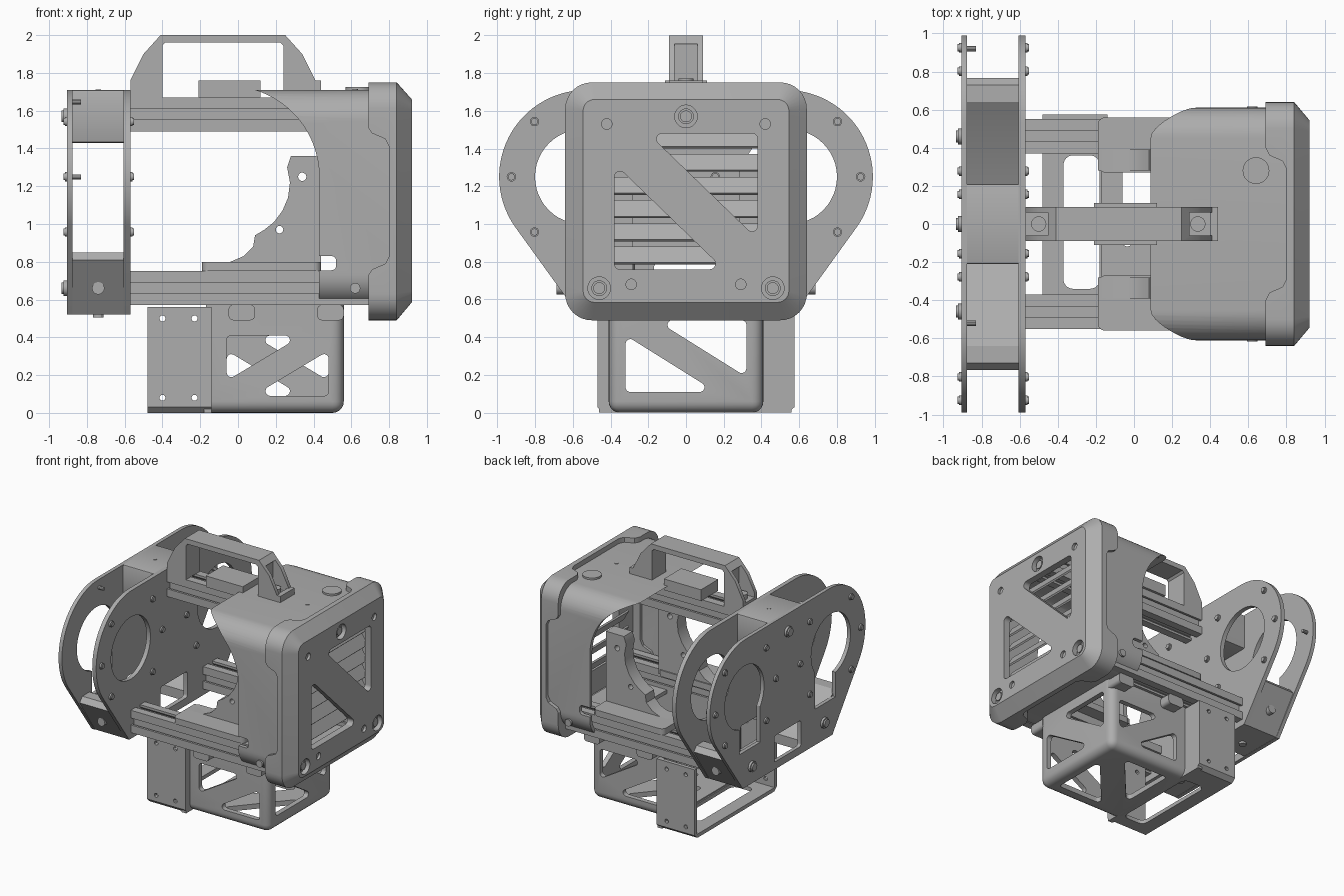
import bpy, bmesh, math
from mathutils import Vector, Matrix

old = bpy.data.objects.get("Cube")
if old:
    bpy.data.objects.remove(old, do_unlink=True)

grey = bpy.data.materials.new("plain grey")
grey.use_nodes = True
grey.diffuse_color = (0.42, 0.42, 0.42, 1)
grey.node_tree.nodes["Principled BSDF"].inputs["Base Color"].default_value = (0.42, 0.42, 0.42, 1)

AXES = {"x": lambda t, u, v: (t, u, v), "y": lambda t, u, v: (u, t, v), "z": lambda t, u, v: (u, v, t)}
parts = []


def finish(name, bm):
    bmesh.ops.recalc_face_normals(bm, faces=bm.faces)
    mesh = bpy.data.meshes.new(name)
    bm.to_mesh(mesh)
    bm.free()
    mesh.materials.append(grey)
    ob = bpy.data.objects.new(name, mesh)
    bpy.context.collection.objects.link(ob)
    parts.append(ob)
    return ob


def loft(name, axis, sections):
    """Solid through a list of (position, outline) sections."""
    bm = bmesh.new()
    rings = [[bm.verts.new(AXES[axis](t, u, v)) for u, v in pts] for t, pts in sections]
    n = len(rings[0])
    for a, b in zip(rings, rings[1:]):
        for i in range(n):
            bm.faces.new((a[i], a[(i + 1) % n], b[(i + 1) % n], b[i]))
    bm.faces.new(rings[0])
    bm.faces.new(rings[-1])
    return finish(name, bm)


def prism(name, axis, a, b, pts):
    return loft(name, axis, [(a, pts), (b, pts)])


def rect(u0, u1, v0, v1):
    return [(u0, v0), (u1, v0), (u1, v1), (u0, v1)]


def rounded(pts, r, n=6):
    """Outline with each corner replaced by a tangent arc."""
    out = []
    for i, p in enumerate(pts):
        p, q, s = Vector(p), Vector(pts[i - 1]), Vector(pts[(i + 1) % len(pts)])
        d, e = (q - p).normalized(), (s - p).normalized()
        half = d.angle(e) / 2
        c = p + (d + e).normalized() * r / math.sin(half)
        f, g = p + d * r / math.tan(half) - c, p + e * r / math.tan(half) - c
        turn = f.angle_signed(g)
        for k in range(n + 1):
            a = -turn * k / n
            out.append((c.x + f.x * math.cos(a) - f.y * math.sin(a),
                        c.y + f.x * math.sin(a) + f.y * math.cos(a)))
    return out


def circle(u, v, r, n=24, a0=0, a1=360):
    full = a1 - a0 == 360
    steps = n if full else n + 1
    return [(u + r * math.cos(math.radians(a0 + (a1 - a0) * i / n)),
             v + r * math.sin(math.radians(a0 + (a1 - a0) * i / n))) for i in range(steps)]


def box(name, x0, x1, y0, y1, z0, z1):
    return prism(name, "z", z0, z1, rect(x0, x1, y0, y1))


def cut(ob, *cutters):
    for c in cutters:
        m = ob.modifiers.new("cut", "BOOLEAN")
        m.operation, m.object, m.solver = "DIFFERENCE", c, "EXACT"
    bpy.context.view_layer.update()
    mesh = bpy.data.meshes.new_from_object(ob.evaluated_get(bpy.context.evaluated_depsgraph_get()))
    ob.modifiers.clear()
    ob.data = mesh
    for c in cutters:
        parts.remove(c)
        bpy.data.objects.remove(c, do_unlink=True)


def diagonal(u0, u1, v0, v1, a, b, flip=False):
    """Two triangular windows that leave a diagonal strut."""
    tris = [[(u0, v0 + a), (u0, v1), (u1 - b, v1)], [(u1, v1 - a), (u1, v0), (u0 + b, v0)]]
    return [[(u0 + u1 - u, v) for u, v in t] if flip else t for t in tris]


def screw(x, y, z, r, out):
    prism("screw", "x", x, x + out * 0.6, circle(y, z, r, 14))
    prism("screw_cap", "x", x + out * 0.5, x + out, circle(y, z, r * 0.75, 14))


# Side plates with round ears
ear = circle(0.53, 1.25, 0.46, 30, -35, 90)
right_half = [(0.57, 0.52)] + ear
outline = right_half + [(-y, z) for y, z in reversed(right_half)]
for name, x0, x1, outer in (("outer_plate", -0.905, -0.875, True), ("inner_plate", -0.605, -0.57, False)):
    plate = prism(name, "x", x0, x1, outline)
    tools = [prism("c", "x", x0 - 0.1, x1 + 0.1, rounded(rect(-0.17, 0.17, 0.58, 0.79), 0.02))]
    for s in (-1, 1):
        tools.append(prism("c", "x", x0 - 0.1, x1 + 0.1, circle(s * 0.55, 1.25, 0.25, 48)))
        if outer:
            tools.append(prism("c", "x", x0 - 0.1, x1 + 0.1, rect(s * 0.48 - 0.13, s * 0.48 + 0.13, 0.81, 1.1)))
    cut(plate, *tools)
    face, out = (x0, -0.02) if outer else (x1, 0.02)
    for s in (-1, 1):
        for a in (0, 47, 133, 180, 227, 313):
            screw(face, s * (0.54 + 0.385 * math.cos(math.radians(a))),
                  1.25 + 0.4 * math.sin(math.radians(a)), 0.025, out)
    if outer:
        for y, z in ((0, 1.57), (-0.46, 0.66), (0.46, 0.66)):
            screw(face, y, z, 0.042, -0.03)

# Spacers and pins between the plates
prism("top_spacer", "x", -0.88, -0.6, rounded(rect(-0.21, 0.21, 1.43, 1.71), 0.01, 2))
prism("top_spacer_screw", "z", 1.7, 1.713, circle(-0.74, 0, 0.015, 12))
for s in (-1, 1):
    wedge = [(0.765, 0.81), (0.57, 0.522), (0.21, 0.522), (0.21, 0.6), (0.42, 0.7), (0.64, 0.85), (0.73, 0.85)]
    prism("lower_spacer", "x", -0.88, -0.6, [(s * y, z) for y, z in wedge])
    prism("spacer_screw", "y", s * 0.6, s * 0.685, circle(-0.74, 0.66, 0.033, 16))
    prism("spacer_foot_screw", "z", 0.505, 0.53, circle(-0.74, s * 0.35, 0.028, 12))
for y, z in ((0.92, 1.25), (-0.52, 1.645)):
    prism("pin", "x", -0.88, -0.83, circle(y, z, 0.014, 10))

# Slotted rails
side = [(-0.09, -0.09), (-0.028, -0.09), (-0.028, -0.072), (-0.05, -0.05),
        (0.05, -0.05), (0.028, -0.072), (0.028, -0.09)]
profile = []
for k in range(4):
    c, s = [(1, 0), (0, 1), (-1, 0), (0, -1)][k]
    profile += [(u * c - v * s, u * s + v * c) for u, v in side]
for y, z in ((0, 1.58), (-0.46, 0.66), (0.46, 0.66)):
    prism("rail", "x", -0.57, 0.85, [(y + u, z + v) for u, v in profile])

# Housing shell, cut away by a sweeping arc
shell = prism("housing_shell", "x", 0.05, 0.82, rounded(rect(-0.61, 0.61, 0.57, 1.71), 0.16, 10))
sweep = [(0.43, 0.3)] + circle(-0.05, 1.25, 0.48, 30, 0, 90) + [(-0.05, 2), (-0.4, 2), (-0.4, 0.3)]
cut(shell, prism("c", "x", -0.1, 1, rounded(rect(-0.58, 0.58, 0.6, 1.68), 0.13, 10)),
    prism("c", "y", -1, 1, sweep),
    prism("c", "y", -1, 1, rounded(rect(0.3, 0.52, 0.755, 0.83), 0.025)))
for s in (-1, 1):
    prism("shell_screw", "y", s * 0.6, s * 0.617, circle(0.62, 0.66, 0.028, 16))
prism("top_button", "z", 1.7, 1.725, circle(0.64, 0.28, 0.07, 32))
prism("top_screw", "z", 1.7, 1.714, circle(0.62, 0, 0.015, 12))

# Front cover with chamfered rim, stepped seam and two vents
wide = rounded(rect(-0.64, 0.64, 0.49, 1.75), 0.14, 8)
narrow = rounded(rect(-0.545, 0.545, 0.585, 1.66), 0.06, 8)
cover = loft("front_cover", "x", [(0.69, wide), (0.84, wide), (0.92, narrow)])
tools = [prism("c", "x", 0.5, 0.865, rounded(rect(-0.56, 0.56, 0.57, 1.67), 0.1, 8)),
         prism("c", "y", -1, 1, [(0.6, 0.73), (0.69, 0.73), (0.71, 0.76), (0.78, 0.79), (0.8, 0.83),
                                 (0.8, 1.41), (0.78, 1.45), (0.71, 1.48), (0.69, 1.51), (0.6, 1.51)]),
         prism("c", "z", 0, 2, [(0.6, -0.4), (0.69, -0.4), (0.71, -0.36), (0.78, -0.33), (0.8, -0.29),
                                (0.8, 0.29), (0.78, 0.33), (0.71, 0.36), (0.69, 0.4), (0.6, 0.4)])]
for tri in diagonal(-0.38, 0.38, 0.76, 1.48, 0.16, 0.18, True):
    tools.append(prism("c", "x", 0.7, 1, rounded(tri, 0.03)))
for y, z in ((0, 1.57), (-0.46, 0.66), (0.46, 0.66)):
    tools.append(prism("c", "x", 0.88, 1, circle(y, z, 0.06, 28)))
    screw(0.875, y, z, 0.042, 0.03)
for s in (-1, 1):
    for y, z in ((0.42, 1.53), (0.29, 0.68)):
        tools.append(prism("c", "x", 0.9, 1, circle(s * y, z, 0.028, 18)))
cut(cover, *tools)
for i in range(6):
    z = 0.83 + 0.123 * i
    prism("vent_slat", "y", -0.42, 0.42, [(0.85, z - 0.045), (0.86, z - 0.035), (0.81, z + 0.05), (0.8, z + 0.04)])

# Curved cradle arms on the lower rails
arm = [(0.44, 0.76), (0.44, 1.36), (0.28, 1.36), (0.26, 1.3), (0.275, 1.22), (0.265, 1.14), (0.235, 1.07),
       (0.19, 1.01), (0.14, 0.97), (0.09, 0.94), (0.08, 0.88), (0.03, 0.83), (-0.04, 0.8), (-0.19, 0.8), (-0.19, 0.76)]
for s in (-1, 1):
    a, b = sorted((s * 0.28, s * 0.39))
    cradle = prism("cradle_arm", "y", a, b, arm)
    cut(cradle, prism("c", "y", a - 0.1, b + 0.1, circle(0.34, 1.25, 0.022, 14)),
        prism("c", "y", a - 0.1, b + 0.1, circle(0.22, 0.97, 0.02, 14)))
    a, b = sorted((s * 0.27, s * 0.56))
    prism("cradle_foot", "z", 0.75, 0.8, rounded(rect(-0.19, 0.44, a, b), 0.04))

# Carry handle with hollow legs, and the block under it
handle = prism("handle", "y", -0.09, 0.09, [
    (-0.57, 1.67), (-0.57, 1.76), (-0.5, 1.9), (-0.41, 2), (0.25, 2), (0.34, 1.9), (0.41, 1.76),
    (0.41, 1.67), (0.24, 1.67), (0.24, 1.945), (0.225, 1.96), (-0.385, 1.96), (-0.4, 1.945), (-0.4, 1.67)])
cut(handle, box("c", 0.27, 0.6, -0.06, 0.06, 1.73, 1.955), box("c", -0.8, -0.43, -0.06, 0.06, 1.73, 1.955))
for x in (-0.5, 0.335):
    prism("handle_screw", "z", 1.72, 1.77, circle(x, 0, 0.04, 20))
box("handle_tab", 0.4, 0.44, -0.09, 0.09, 1.68, 1.76)
box("top_block", -0.21, 0.12, -0.11, 0.11, 1.67, 1.76)

# Lower cage with diagonal struts
bm = bmesh.new()
bmesh.ops.create_cube(bm, size=1, matrix=Matrix.Translation((0.13, 0, 0.35)) @ Matrix.Diagonal((0.86, 0.82, 0.7, 1)))
bmesh.ops.bevel(bm, geom=bm.edges[:], offset=0.06, segments=5, profile=0.5, affect="EDGES")
cage = finish("lower_cage", bm)
tools = [box("c", -0.5, 0.52, -0.37, 0.37, 0.04, 1), box("c", -1, 1, -1, 1, 0.57, 1), box("c", -1, -0.17, -1, 1, -1, 1)]
for tri in diagonal(-0.06, 0.48, 0.09, 0.41, 0.08, 0.14):
    tools.append(prism("c", "y", -0.6, -0.3, rounded(tri, 0.025)))
for tri in diagonal(-0.06, 0.48, 0.09, 0.41, 0.08, 0.14, True):
    tools.append(prism("c", "y", 0.3, 0.6, rounded(tri, 0.025)))
for tri in diagonal(-0.32, 0.32, 0.11, 0.49, 0.08, 0.16, True):
    tools.append(prism("c", "x", 0.45, 0.7, rounded(tri, 0.025)))
for tri in diagonal(-0.06, 0.46, -0.3, 0.3, 0.14, 0.12):
    tools.append(prism("c", "z", -0.1, 0.1, rounded(tri, 0.025)))
cut(cage, *tools)
for s in (-1, 1):
    for x in (-0.05, 0.42):
        prism("cage_boss", "y", s * 0.37, s * 0.5, rounded(rect(x, x + 0.14, 0.49, 0.572), 0.025, 4))

# Channel bracket beside the cage
channel = prism("channel_bracket", "x", -0.48, -0.14, [
    (-0.47, 0.56), (-0.47, 0.03), (-0.44, 0), (0.54, 0), (0.575, 0.03), (0.575, 0.56),
    (0.545, 0.56), (0.545, 0.03), (-0.44, 0.03), (-0.44, 0.56)])
tools = [prism("c", "z", -0.1, 0.1, rounded(rect(-0.37, -0.18, -0.34, 0.36), 0.05))]
for x in (-0.4, -0.23):
    for z in (0.08, 0.5):
        tools.append(prism("c", "y", -1, 1, circle(x, z, 0.016, 12)))
cut(channel, *tools)
box("left_web", -0.18, -0.14, 0.37, 0.56, 0, 0.56)
box("right_web", -0.18, -0.14, -0.46, -0.37, 0, 0.56)

# Smooth curved faces, keep edges crisp
for ob in parts:
    ob.data.shade_smooth()
    ob.data.set_sharp_from_angle(angle=math.radians(30))
